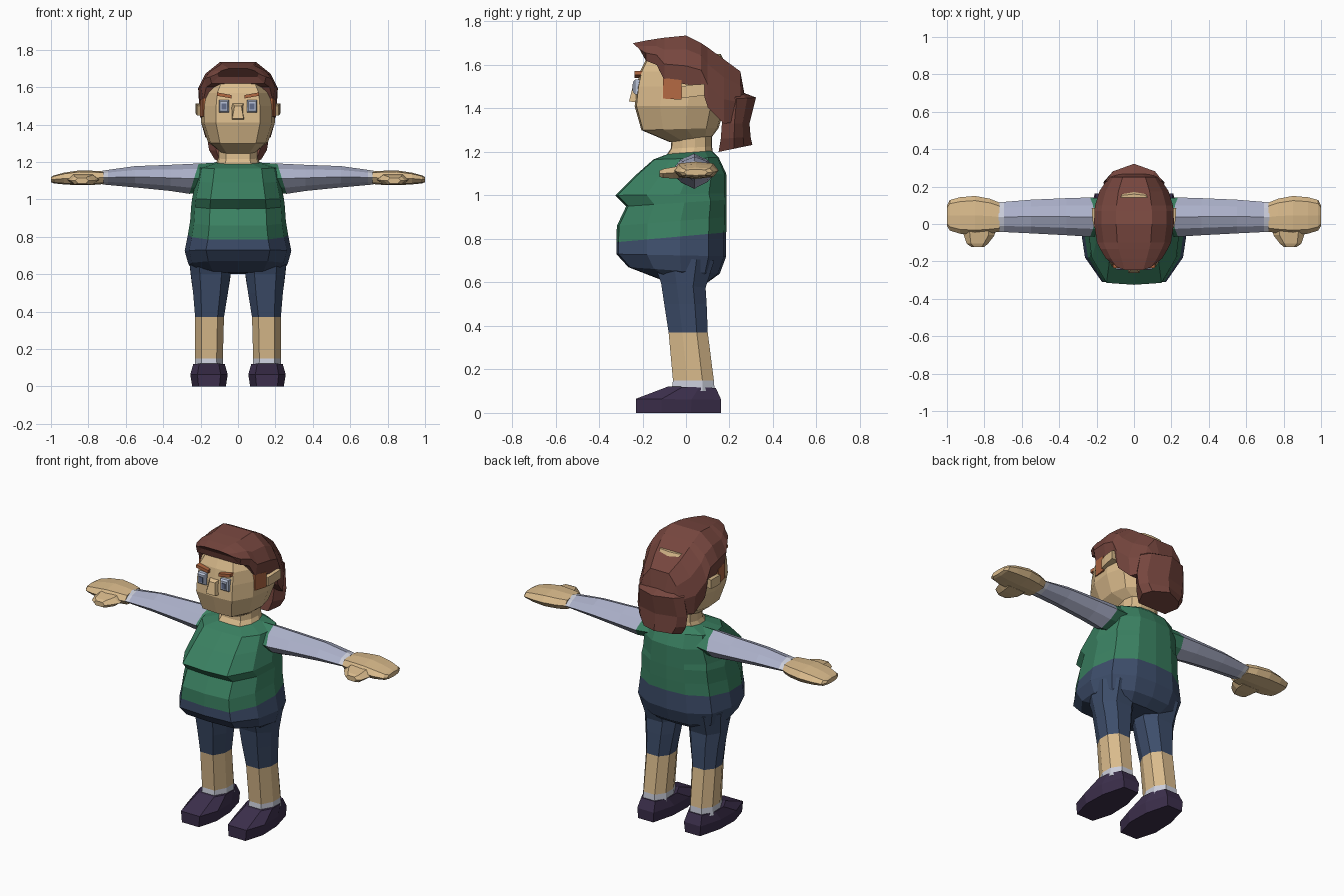
import bpy, bmesh


def material(name, r, g, b):
    def lin(c):
        c /= 255
        return c / 12.92 if c <= 0.04045 else ((c + 0.055) / 1.055) ** 2.4
    m = bpy.data.materials.new(name)
    m.diffuse_color = (lin(r), lin(g), lin(b), 1)
    return m


SKIN = material("skin", 218, 187, 140)
HAIR = material("brown_hair", 118, 70, 62)
SHIRT = material("green_cloth", 58, 128, 97)
SLEEVE = material("lavender_cloth", 172, 177, 202)
CUFF = material("pale_cloth", 202, 205, 218)
PANTS = material("navy_cloth", 61, 77, 106)
SHOE = material("dark_purple", 60, 47, 76)
BROW = material("orange_brown", 178, 104, 66)
EYE = material("eye_grey", 186, 196, 218)
PUPIL = material("pupil_blue", 100, 110, 140)

# Half outlines: (width fraction, front-to-back fraction)
BODY = [(0, 0), (.6, .02), (.92, .28), (1, .58), (.86, .84), (.45, .98), (0, 1)]
LIMB = [(.55, 0), (1, .35), (1, .72), (.5, 1)]


def ring(zf, zb, w, yf, yb, cx=0, shape=BODY):
    """Outline around the z axis; zf and zb are front and back heights."""
    full = shape + [(-a, t) for a, t in reversed(shape) if a]
    return [(cx + a * w, yf + t * (yb - yf), zf + t * (zb - zf)) for a, t in full]


def loft(name, rings, mats, mirror=False):
    """Skin rings together; mats holds one material per band (last repeats)."""
    bm = bmesh.new()
    rows = [[bm.verts.new(p) for p in r] for r in rings]
    n = len(rows[0])
    slots = list(dict.fromkeys(mats))
    band = lambda i: slots.index(mats[min(i, len(mats) - 1)])
    for i in range(len(rows) - 1):
        for j in range(n):
            k = (j + 1) % n
            f = bm.faces.new((rows[i][j], rows[i][k], rows[i + 1][k], rows[i + 1][j]))
            f.material_index = band(i)
    bm.faces.new(rows[0]).material_index = band(0)
    bm.faces.new(rows[-1]).material_index = band(len(rows) - 2)
    bmesh.ops.recalc_face_normals(bm, faces=bm.faces)
    me = bpy.data.meshes.new(name)
    bm.to_mesh(me)
    bm.free()
    for m in slots:
        me.materials.append(m)
    ob = bpy.data.objects.new(name, me)
    bpy.context.collection.objects.link(ob)
    if mirror:
        ob.modifiers.new("mirror", 'MIRROR')
    return ob


def quad(y, x0, x1, z0, z1, slope=0):
    return [(x0, y, z0), (x1, y, z0 + slope), (x1, y, z1 + slope), (x0, y, z1)]


# Torso: trousers seat up to the collar
loft("torso", [
    ring(.61, .60, .22, -.11, .10),
    ring(.67, .64, .265, -.265, .155),
    ring(.73, .72, .285, -.32, .185),
    ring(.785, .83, .268, -.32, .185),
    ring(.86, .90, .256, -.318, .187),
    ring(.95, .98, .25, -.275, .187),
    ring(1.0, 1.01, .245, -.325, .187),
    ring(1.09, 1.10, .225, -.235, .185),
    ring(1.165, 1.175, .21, -.15, .15),
    ring(1.19, 1.205, .12, -.085, .12),
], [PANTS, PANTS, PANTS, SHIRT])

# Legs: shorts, bare calves and socks
loft("leg", [
    ring(.72, .70, .115, -.16, .13, .15, LIMB),
    ring(.60, .575, .105, -.115, .09, .146, LIMB),
    ring(.50, .50, .093, -.10, .095, .147, LIMB),
    ring(.37, .37, .077, -.08, .10, .152, LIMB),
    ring(.15, .15, .074, -.06, .128, .155, LIMB),
    ring(.10, .10, .077, -.066, .132, .155, LIMB),
], [PANTS, PANTS, PANTS, SKIN, CUFF], True)

# Shoes
SOLE = [(.62, 0), (1, .3), (.95, .65), (.55, 1)]
loft("shoe", [
    ring(0, 0, .09, -.23, .16, .155, SOLE),
    ring(.065, .06, .1, -.23, .162, .155, SOLE),
    ring(.122, .115, .084, -.08, .137, .155, SOLE),
], [SHOE], True)


# Arms: cross-sections along x with a ridge on top and bottom
def arm_ring(x, y0, y1, z0, z1, slant=0):
    outline = [(0, .5), (.2, .82), (.5, 1), (.8, .82), (1, .5), (.8, .2), (.5, 0), (.2, .2)]
    return [(x + slant * (.5 - v), y0 + u * (y1 - y0), z0 + v * (z1 - z0)) for u, v in outline]


loft("arm", [
    arm_ring(.12, -.06, .13, 1.04, 1.195),
    arm_ring(.235, -.068, .142, 1.03, 1.192, .05),
    arm_ring(.36, -.06, .138, 1.045, 1.185),
    arm_ring(.55, -.05, .13, 1.064, 1.178),
    arm_ring(.695, -.043, .118, 1.077, 1.158),
    arm_ring(.725, -.042, .116, 1.08, 1.153),
], [SHIRT, SLEEVE, SLEEVE, SLEEVE, CUFF], True)


# Hands with fingers together, and a thumb
def hand_ring(x, y0, y1, z0, z1):
    outline = [(0, .5), (.12, .9), (.5, 1), (.88, .9), (1, .5), (.88, .1), (.5, 0), (.12, .1)]
    return [(x, y0 + u * (y1 - y0), z0 + v * (z1 - z0)) for u, v in outline]


loft("hand", [
    hand_ring(.72, -.041, .115, 1.082, 1.15),
    hand_ring(.77, -.05, .135, 1.078, 1.153),
    hand_ring(.85, -.058, .15, 1.076, 1.155),
    hand_ring(.93, -.052, .143, 1.08, 1.143),
    hand_ring(.985, -.035, .128, 1.086, 1.128),
    hand_ring(1.0, -.01, .10, 1.092, 1.12),
], [SKIN], True)


def thumb_ring(y, x0, x1, z0, z1):
    c = (x1 - x0) * .2
    m = (z0 + z1) / 2
    return [(x0, y, m), (x0 + c, y, z0), (x1 - c, y, z0),
            (x1, y, m), (x1 - c, y, z1), (x0 + c, y, z1)]


loft("thumb", [thumb_ring(.0, .74, .92, 1.08, 1.14),
               thumb_ring(-.06, .745, .91, 1.078, 1.13),
               thumb_ring(-.105, .78, .895, 1.08, 1.122),
               thumb_ring(-.122, .80, .87, 1.086, 1.114)], [SKIN], True)

# Neck and head
loft("neck", [ring(1.17, 1.18, .125, -.10, .125), ring(1.215, 1.225, .105, -.07, .12),
              ring(1.28, 1.28, .105, -.065, .12)], [SKIN])
loft("head", [
    ring(1.245, 1.27, .10, -.075, .12),
    ring(1.30, 1.31, .16, -.205, .15),
    ring(1.41, 1.41, .197, -.236, .18),
    ring(1.50, 1.50, .195, -.227, .20),
    ring(1.57, 1.57, .185, -.212, .20),
    ring(1.65, 1.65, .13, -.17, .16),
], [SKIN])

# Facial features
loft("nose", [quad(-.21, -.035, .035, 1.425, 1.52),
              [(-.03, -.262, 1.432), (.03, -.262, 1.432),
               (.018, -.245, 1.50), (-.018, -.245, 1.50)]], [SKIN])
loft("eye", [quad(-.20, .048, .102, 1.465, 1.532),
             quad(-.234, .048, .102, 1.465, 1.532),
             quad(-.243, .055, .095, 1.473, 1.524)], [EYE], True)
loft("pupil", [quad(-.241, .062, .087, 1.48, 1.512),
               quad(-.246, .062, .087, 1.48, 1.512)], [PUPIL], True)
loft("eyebrow", [quad(-.20, .035, .112, 1.54, 1.558, .014),
                 quad(-.236, .035, .112, 1.54, 1.558, .014)], [BROW], True)
loft("sideburn", [quad(-.105, .15, .186, 1.445, 1.54),
                  quad(-.02, .15, .203, 1.44, 1.53)], [BROW], True)
loft("ear", [quad(-.02, .17, .214, 1.448, 1.50),
             quad(.02, .17, .222, 1.452, 1.508),
             quad(.085, .17, .226, 1.46, 1.512)], [SKIN], True)


# Hair cap: arched cross-sections from the fringe to the back
def hair_ring(y, w, z0, z1, lean=0):
    half = [(.45, 1), (.82, .72), (1, .38), (.94, 0)]
    full = half + [(-a, v) for a, v in reversed(half)]
    return [(a * w, y + lean * (1 - v), z0 + v * (z1 - z0)) for a, v in full]


loft("hair_cap", [
    hair_ring(-.245, .11, 1.655, 1.70, .05),
    hair_ring(-.185, .15, 1.62, 1.712),
    hair_ring(-.135, .18, 1.60, 1.72),
    hair_ring(-.10, .198, 1.53, 1.725),
    hair_ring(0, .213, 1.51, 1.735),
    hair_ring(.07, .212, 1.50, 1.70),
    hair_ring(.10, .208, 1.405, 1.68),
    hair_ring(.175, .185, 1.33, 1.625),
    hair_ring(.25, .135, 1.34, 1.57),
    hair_ring(.268, .10, 1.38, 1.47),
], [HAIR])

# Tied-back hair hanging behind the neck
TAIL = [(.75, 0), (1, .45), (.75, .75), (0, 1)]
loft("ponytail", [
    ring(1.50, 1.47, .12, .15, .27, 0, TAIL),
    ring(1.44, 1.45, .15, .16, .322, 0, TAIL),
    ring(1.33, 1.33, .165, .165, .292, 0, TAIL),
    ring(1.26, 1.27, .155, .16, .297, 0, TAIL),
    ring(1.20, 1.232, .125, .15, .305, 0, TAIL),
], [HAIR])
